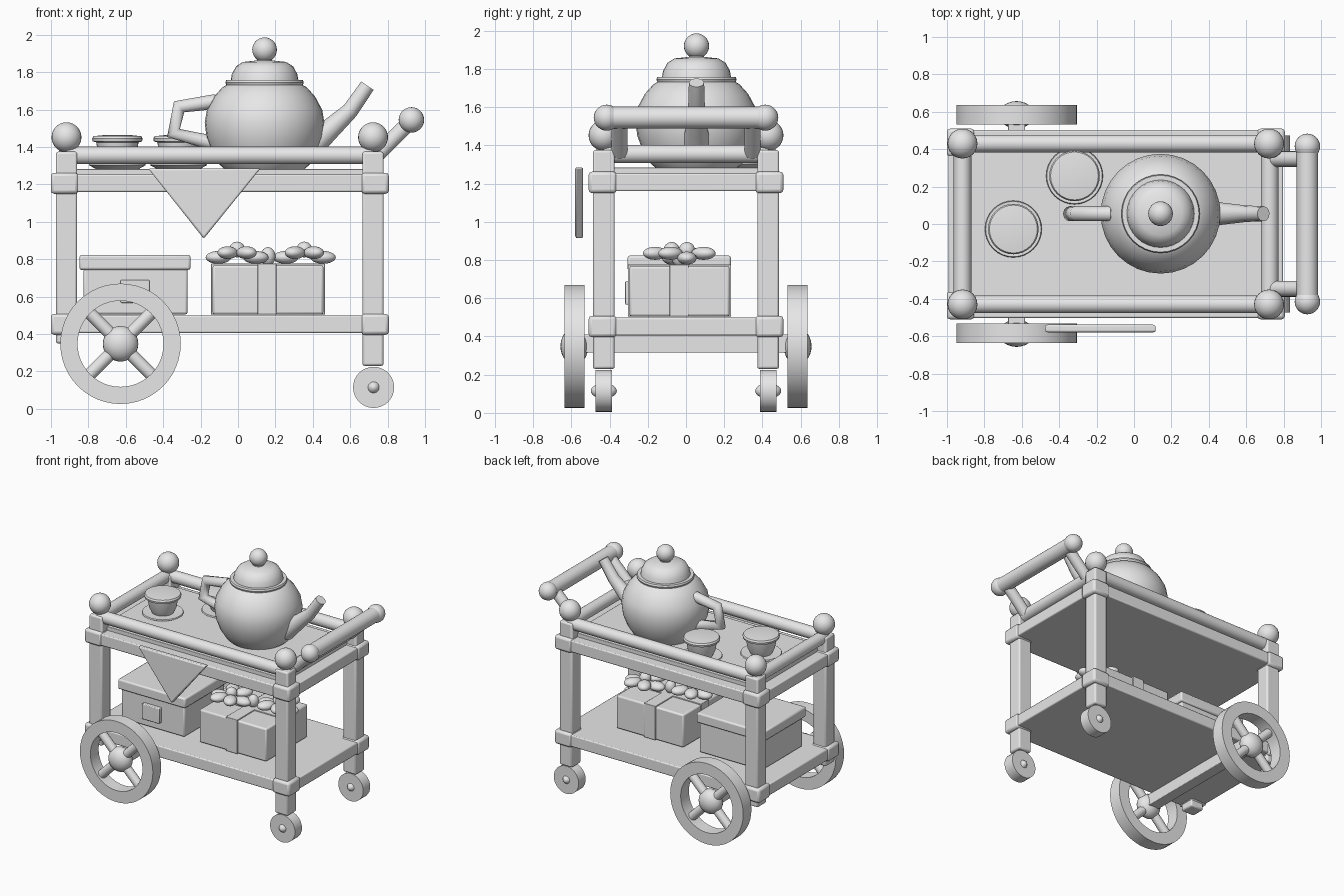
import bpy, bmesh, math
from mathutils import Vector

if "Cube" in bpy.data.objects:
    bpy.data.objects.remove(bpy.data.objects["Cube"])

grey = bpy.data.materials.new("light grey")
grey.diffuse_color = (0.8, 0.8, 0.8, 1)
grey.use_nodes = True
grey.node_tree.nodes["Principled BSDF"].inputs["Base Color"].default_value = grey.diffuse_color


def finish(bm, name, loc=(0, 0, 0), bevel=0):
    bmesh.ops.recalc_face_normals(bm, faces=bm.faces)
    me = bpy.data.meshes.new(name)
    bm.to_mesh(me)
    bm.free()
    me.materials.append(grey)
    ob = bpy.data.objects.new(name, me)
    ob.location = loc
    bpy.context.collection.objects.link(ob)
    if bevel:
        m = ob.modifiers.new("bevel", 'BEVEL')
        m.width, m.segments = bevel, 2
    return ob


def box(name, x0, x1, y0, y1, z0, z1, bevel=0.012):
    bm = bmesh.new()
    bmesh.ops.create_cube(bm, size=1)
    bmesh.ops.scale(bm, vec=(x1 - x0, y1 - y0, z1 - z0), verts=bm.verts)
    return finish(bm, name, ((x0 + x1) / 2, (y0 + y1) / 2, (z0 + z1) / 2), bevel)


def ball(name, loc, r, rot=0):
    r = r if isinstance(r, tuple) else (r, r, r)
    bm = bmesh.new()
    bmesh.ops.create_uvsphere(bm, u_segments=24, v_segments=14, radius=1)
    bmesh.ops.scale(bm, vec=r, verts=bm.verts)
    ob = finish(bm, name, loc)
    ob.rotation_euler.z = rot
    return ob


def rod(name, a, b, r, segs=24):
    a, b = Vector(a), Vector(b)
    bm = bmesh.new()
    bmesh.ops.create_cone(bm, cap_ends=True, segments=segs, radius1=r, radius2=r, depth=(b - a).length)
    ob = finish(bm, name, (a + b) / 2)
    ob.rotation_euler = (b - a).to_track_quat('Z', 'Y').to_euler()
    return ob


def lathe(name, profile, loc, segs=32, closed=False):
    bm = bmesh.new()
    vs = [bm.verts.new((r, 0, z)) for r, z in profile]
    pairs = list(zip(vs, vs[1:])) + ([(vs[-1], vs[0])] if closed else [])
    es = [bm.edges.new(p) for p in pairs]
    bmesh.ops.spin(bm, geom=vs + es, axis=(0, 0, 1), cent=(0, 0, 0), angle=2 * math.pi, steps=segs)
    bmesh.ops.remove_doubles(bm, verts=bm.verts, dist=1e-4)
    return finish(bm, name, loc)


def tube(name, pts, r):
    cu = bpy.data.curves.new(name, 'CURVE')
    cu.dimensions = '3D'
    cu.bevel_depth, cu.bevel_resolution, cu.use_fill_caps = r, 4, True
    sp = cu.splines.new('POLY')
    sp.points.add(len(pts) - 1)
    for p, (x, y, z, k) in zip(sp.points, pts):
        p.co, p.radius = (x, y, z, 1), k
    cu.materials.append(grey)
    ob = bpy.data.objects.new(name, cu)
    bpy.context.collection.objects.link(ob)


XL, XR, Y = -0.917, 0.722, 0.43

# shelves, tray and axle
for n, z in (("lower", 0.396), ("upper", 1.15)):
    box(n + "_shelf", -0.992, 0.797, -0.502, 0.502, z + 0.01, z + 0.102, 0.008)
    for x in (-0.927, 0.733):
        for s in (-1, 1):
            yc = s * 0.436
            box(n + "_corner_block", x - 0.074, x + 0.074, yc - 0.074, yc + 0.074, z, z + 0.112, 0.018)
box("tray", -0.9, 0.7, -0.42, 0.42, 1.24, 1.283, 0.004)
box("axle", -0.673, -0.583, -0.58, 0.58, 0.315, 0.41, 0.004)

# posts, finials, rails, casters, wheels and push handle
for s in (-1, 1):
    y = s * Y
    for x, bottom in ((XL, 0.35), (XR, 0.23)):
        box("post", x - 0.057, x + 0.057, y - 0.057, y + 0.057, bottom, 1.375)
        ball("post_finial", (x, y, 1.452), 0.08)
    rod("long_rail", (XL, y, 1.355), (XR, y, 1.355), 0.047)
    rod("caster", (XR + 0.003, y - 0.044, 0.115), (XR + 0.003, y + 0.044, 0.115), 0.11, 32)
    ball("caster_hub", (XR + 0.003, y, 0.115), (0.04, 0.068, 0.04))

    c = Vector((-0.628, s * 0.584, 0.348))
    w = lathe("wheel_rim", [(0.23, -0.052), (0.322, -0.052), (0.322, 0.052), (0.23, 0.052)], c, 48, True)
    w.rotation_euler.x = math.pi / 2
    ball("wheel_hub", c, (0.095, 0.073, 0.095))
    for k in (-1, 1):
        d = Vector((0.17, 0, 0.17 * k))
        rod("wheel_spoke", c - d, c + d, 0.034, 16)

    rod("handle_arm", (0.745, s * 0.347, 1.36), (0.925, s * 0.347, 1.54), 0.042)
    ball("handle_knob", (0.927, s * 0.415, 1.545), 0.068)
for x in (XL, XR + 0.003):
    rod("end_rail", (x, -Y, 1.355), (x, Y, 1.355), 0.047)
rod("handle_grip", (0.927, -0.415, 1.545), (0.927, 0.415, 1.545), 0.058)

# teapot
tx, ty = 0.142, 0.055
lathe("teapot_body", [(0, 1.27), (0.2, 1.27), (0.24, 1.305), (0.28, 1.37), (0.31, 1.45), (0.32, 1.53),
                      (0.308, 1.6), (0.27, 1.67), (0.225, 1.72), (0.18, 1.745), (0, 1.745)], (tx, ty, 0))
lathe("teapot_rim", [(0, 1.732), (0.205, 1.732), (0.21, 1.745), (0.205, 1.758), (0, 1.758)], (tx, ty, 0))
lathe("teapot_lid", [(0, 1.75), (0.182, 1.75), (0.175, 1.79), (0.152, 1.832), (0.115, 1.855),
                     (0.04, 1.863), (0.038, 1.88), (0, 1.88)], (tx, ty, 0))
ball("teapot_knob", (tx, ty, 1.92), 0.066)
tube("teapot_spout", [(0.38, ty, 1.40, 1.9), (0.48, ty, 1.485, 1.45), (0.60, ty, 1.595, 1.1),
                      (0.692, ty, 1.728, 1)], 0.04)
tube("teapot_handle", [(-0.12, ty, 1.643, 1), (-0.315, ty, 1.615, 1), (-0.345, ty, 1.475, 1),
                       (-0.13, ty, 1.42, 1)], 0.04)

# cups on saucers
for x, y in ((-0.645, -0.027), (-0.318, 0.257)):
    lathe("saucer", [(0, 1.28), (0.11, 1.28), (0.152, 1.303), (0.148, 1.312), (0, 1.305)], (x, y, 0))
    lathe("cup", [(0, 1.3), (0.075, 1.3), (0.1, 1.35), (0.113, 1.425), (0.132, 1.43), (0.135, 1.445),
                  (0.128, 1.458), (0.08, 1.463), (0, 1.465)], (x, y, 0))

# lidded box
box("chest_body", -0.826, -0.27, -0.29, 0.22, 0.505, 0.75)
box("chest_lid", -0.848, -0.254, -0.306, 0.235, 0.743, 0.823)
box("chest_latch", -0.628, -0.473, -0.318, -0.28, 0.567, 0.69, 0.006)

# gift box with crossed ribbons
box("gift_box", -0.136, 0.457, -0.296, 0.228, 0.505, 0.768)
box("gift_ribbon", 0.105, 0.206, -0.304, 0.236, 0.505, 0.776, 0.003)
box("gift_ribbon_cross", -0.144, 0.465, -0.086, 0.014, 0.505, 0.776, 0.003)

# flowers on the gift
for fx, fy in ((-0.005, -0.075), (0.355, 0.005)):
    ball("flower_center", (fx, fy, 0.852), 0.042)
    for i in range(6):
        a = i * math.pi / 3
        z = 0.81 if i % 3 == 0 else 0.835
        ball("flower_petal", (fx + 0.1 * math.cos(a), fy + 0.1 * math.sin(a), z), (0.068, 0.05, 0.034), a)
ball("bow_knot", (0.16, -0.035, 0.815), (0.04, 0.04, 0.05))

# hanging pennant cloth
bm = bmesh.new()
f = bm.faces.new([bm.verts.new((x, -0.58, z)) for x, z in ((-0.48, 1.285), (0.12, 1.285), (-0.183, 0.91))])
ext = bmesh.ops.extrude_face_region(bm, geom=[f])
bmesh.ops.translate(bm, vec=(0, 0.042, 0), verts=[v for v in ext["geom"] if isinstance(v, bmesh.types.BMVert)])
finish(bm, "pennant", bevel=0.01)

# smooth shading with sharp edges kept
meshes = [o for o in bpy.context.scene.objects if o.type == 'MESH']
for o in meshes:
    o.select_set(True)
bpy.context.view_layer.objects.active = meshes[0]
bpy.ops.object.shade_smooth_by_angle(angle=math.radians(32))
